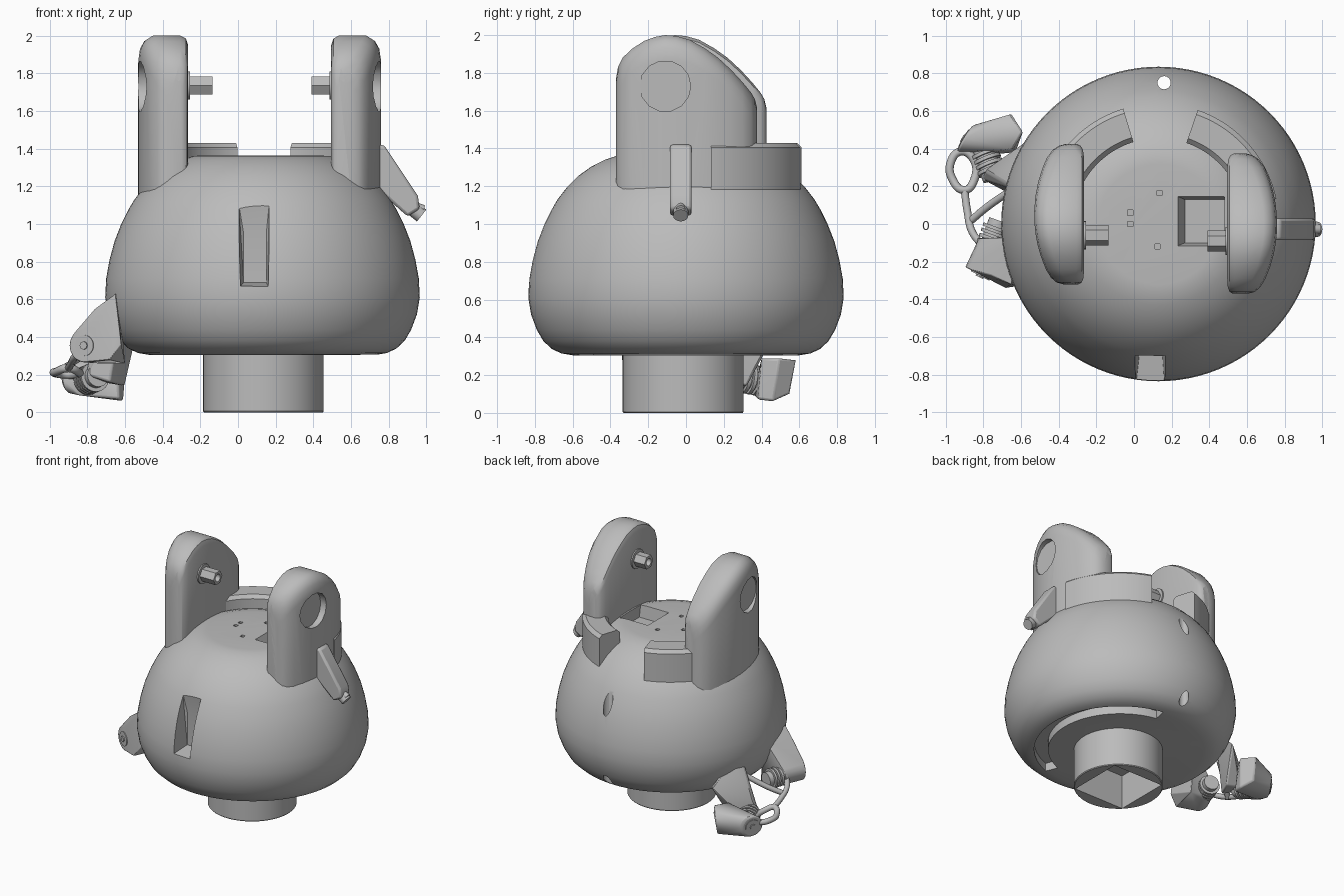
import bpy, bmesh, math
from mathutils import Vector

if "Cube" in bpy.data.objects:
    bpy.data.objects.remove(bpy.data.objects["Cube"], do_unlink=True)

grey = bpy.data.materials.new("plain_grey")
grey.use_nodes = True
grey.diffuse_color = (0.5, 0.5, 0.5, 1)
grey.node_tree.nodes["Principled BSDF"].inputs["Base Color"].default_value = (0.5, 0.5, 0.5, 1)

CX = 0.13          # body axis
parts = []


def finish(name, bm):
    bmesh.ops.recalc_face_normals(bm, faces=bm.faces)
    me = bpy.data.meshes.new(name)
    bm.to_mesh(me)
    bm.free()
    me.materials.append(grey)
    ob = bpy.data.objects.new(name, me)
    bpy.context.collection.objects.link(ob)
    parts.append(ob)
    return ob


def loft(name, rings, closed=False):
    """Skin a list of equal-length point rings; cap the ends unless closed."""
    bm = bmesh.new()
    vs = [[bm.verts.new(p) for p in ring] for ring in rings]
    n = len(rings[0])
    pairs = list(zip(vs, vs[1:]))
    if closed:
        pairs.append((vs[-1], vs[0]))
    else:
        bm.faces.new(vs[0])
        bm.faces.new(vs[-1])
    for a, b in pairs:
        for i in range(n):
            j = (i + 1) % n
            bm.faces.new((a[i], a[j], b[j], b[i]))
    return finish(name, bm)


def lathe(name, profile, cx, cy, seg=96):
    return loft(name, [[(cx + r * math.cos(2 * math.pi * i / seg),
                         cy + r * math.sin(2 * math.pi * i / seg), z)
                        for i in range(seg)] for r, z in profile])


def sector(name, r0, r1, a0, a1, z0, z1, steps=32, c=0.0):
    """Ring segment around the body axis with an optional top chamfer c."""
    rings = []
    for i in range(steps + 1):
        a = math.radians(a0 + (a1 - a0) * i / steps)
        sec = [(r0, z0), (r1, z0), (r1, z1 - c), (r1 - c, z1), (r0 + c, z1), (r0, z1 - c)]
        if c == 0:
            sec = [(r0, z0), (r1, z0), (r1, z1), (r0, z1)]
        rings.append([(CX + r * math.cos(a), r * math.sin(a), z) for r, z in sec])
    return loft(name, rings)


def rod(name, p0, p1, r, sides=24):
    p0, p1 = Vector(p0), Vector(p1)
    q = (p1 - p0).to_track_quat('Z', 'Y')
    circle = [q @ Vector((r * math.cos(2 * math.pi * i / sides),
                          r * math.sin(2 * math.pi * i / sides), 0)) for i in range(sides)]
    return loft(name, [[p + v for v in circle] for p in (p0, p1)])


def disc_points(c, n, r, sides=20):
    q = Vector(n).to_track_quat('Z', 'Y')
    return [Vector(c) + q @ Vector((r * math.cos(2 * math.pi * i / sides),
                                    r * math.sin(2 * math.pi * i / sides), 0)) for i in range(sides)]


def hull(name, points, bevel=0.0):
    bm = bmesh.new()
    for p in points:
        bm.verts.new(p)
    bmesh.ops.convex_hull(bm, input=bm.verts)
    loose = [v for v in bm.verts if not v.link_faces]
    bmesh.ops.delete(bm, geom=loose, context='VERTS')
    bmesh.ops.dissolve_limit(bm, angle_limit=0.02, verts=bm.verts, edges=bm.edges)
    ob = finish(name, bm)
    if bevel:
        m = ob.modifiers.new("soft_edges", 'BEVEL')
        m.width, m.segments, m.angle_limit = bevel, 2, math.radians(35)
    return ob


def box(name, x, y, z):
    return hull(name, [(a, b, c) for a in x for b in y for c in z])


def cut(target, cutter):
    m = target.modifiers.new("cut", 'BOOLEAN')
    m.operation, m.solver, m.object = 'DIFFERENCE', 'EXACT', cutter
    bpy.context.view_layer.objects.active = target
    bpy.ops.object.modifier_apply(modifier=m.name)
    parts.remove(cutter)
    bpy.data.objects.remove(cutter, do_unlink=True)


# Domed body
body = lathe("body", [(0.60, 0.305), (0.66, 0.315), (0.71, 0.338), (0.755, 0.38), (0.79, 0.44),
                      (0.82, 0.52), (0.835, 0.61), (0.83, 0.71), (0.812, 0.81), (0.785, 0.91),
                      (0.75, 1.0), (0.71, 1.08), (0.68, 1.13), (0.63, 1.195), (0.57, 1.255),
                      (0.50, 1.305), (0.43, 1.34), (0.37, 1.36), (0.32, 1.365)], CX, 0)
# Front slot, rear through hole, underside groove, top pocket and small top holes
cut(body, hull("slot_cutter", [(x, -0.68, z) for x in (0.03, 0.15) for z in (0.69, 0.95)] +
               [(x, y, z) for x in (0.005, 0.165) for y, z in ((-0.9, 0.66), (-0.9, 1.1), (-0.70, 1.1))]))
cut(body, rod("hole_cutter", (0.16, 0.75, 0.2), (0.16, 0.75, 1.3), 0.035))
cut(body, sector("groove_cutter", 0.52, 0.62, -70, 80, 0.2, 0.37))
cut(body, hull("pocket_cutter", [(x, y, 1.45) for x in (0.20, 0.48) for y in (-0.13, 0.16)] +
               [(x, y, 1.27) for x in (0.27, 0.48) for y in (-0.10, 0.13)]))
for x, y in ((-0.02, 0.06), (-0.02, 0.0), (0.135, 0.165), (0.125, -0.12)):
    cut(body, box("small_hole_cutter", (x - 0.014, x + 0.014), (y - 0.014, y + 0.014), (1.3, 1.45)))

# Neck with a square socket
neck = lathe("neck", [(0.315, 0), (0.32, 0.006), (0.32, 0.36)], 0.135, -0.015, 64)
cut(neck, box("socket_cutter", (-0.085, 0.355), (-0.235, 0.205), (-0.1, 0.27)))

# Upright arms: rounded slabs with a bulging outer face
ARM = [(-0.37, 1.77, 0.05), (-0.36, 1.83, 0.02), (-0.335, 1.88, 0.005), (-0.29, 1.925, 0),
       (-0.22, 1.97, 0), (-0.165, 1.99, 0), (-0.11, 2.0, 0), (-0.05, 1.995, 0), (0.02, 1.975, 0),
       (0.1, 1.93, 0), (0.17, 1.88, 0), (0.24, 1.815, 0), (0.3, 1.75, 0), (0.345, 1.695, 0.01),
       (0.365, 1.66, 0.03), (0.375, 1.62, 0.06)]


def arm(name, s, dy):
    rings = []
    for y, top, e in ARM:
        i, o = 0.38 + e * 0.6, math.sqrt(0.645 ** 2 - (y * 0.95) ** 2) - e
        sec = [(i, 1.1), (i, top - 0.05), (i + 0.012, top - 0.015), (i + 0.04, top),
               (o - 0.07, top), (o - 0.03, top - 0.025), (o - 0.008, top - 0.065), (o, top - 0.12), (o, 1.1)]
        rings.append([(0.115 + s * d, y + dy, z) for d, z in sec])
    ob = loft(name, rings)
    cut(ob, rod("pocket_cutter", (0.115 + s * 0.595, dy - 0.11, 1.73),
                (0.115 + s * 0.8, dy - 0.11, 1.73), 0.135, 14))
    return ob


for side, s, dy in (("left", 1, 0.0), ("right", -1, 0.05)):
    arm(side + "_arm", s, dy)
    # Hexagonal hollow pin with collar
    x0, x1 = 0.115 + s * 0.40, 0.115 + s * (0.275 if s > 0 else 0.25)
    y = -0.09 if s > 0 else -0.06
    pin = rod(side + "_pin", (x0, y, 1.735), (x1, y, 1.735), 0.055, 6)
    cut(pin, rod("pin_cutter", (x1 + s * 0.08, y, 1.735), (x1 - s * 0.05, y, 1.735), 0.03, 12))
    rod(side + "_pin_collar", (x0, y, 1.735), (0.115 + s * 0.37, y, 1.735), 0.075)
    # Low curved shoulder behind the arm
    a = (12, 71) if s > 0 else (168, 107)
    sector(side + "_shoulder", 0.455, 0.64, a[0], a[1], 1.1, 1.43, c=0.025)

# Slanted lever on the left side
hull("side_lever", [(x, y, z) for x, z in ((0.68, 1.42), (0.775, 1.42), (0.955, 1.15), (0.965, 1.08),
                                           (0.90, 1.04), (0.70, 1.22)) for y in (-0.085, 0.03)], 0.015)
rod("lever_bolt", (0.88, -0.028, 1.12), (0.975, -0.028, 1.045), 0.04, 16)
rod("lever_tip", (0.92, -0.028, 1.10), (0.985, -0.028, 1.075), 0.025, 12)


def bolt(name, c, n):
    c, n = Vector(c), Vector(n).normalized()
    rod(name + "_washer", c - n * 0.02, c + n * 0.006, 0.055)
    rod(name + "_head", c, c + n * 0.014, 0.022, 8)


def coil(name, p0, p1, r, count=4):
    p0, p1 = Vector(p0), Vector(p1)
    step = (p1 - p0) / count
    rod(name + "_core", p0 - step, p1 + step, r * 0.75)
    for i in range(count):
        rod(f"{name}_turn_{i}", p0 + step * (i + 0.15), p0 + step * (i + 0.75), r)


# Front lug on the right side
nA = Vector((-0.45, -0.89, 0)).normalized()
cA = Vector((-0.815, -0.27, 0.355))
hull("front_lug", disc_points(cA, nA, 0.09) + disc_points(cA - nA * 0.17, nA, 0.095) +
     [(-0.76, -0.27, 0.55), (-0.65, -0.32, 0.63), (-0.63, -0.07, 0.62),
      (-0.62, -0.33, 0.36), (-0.60, -0.08, 0.26), (-0.68, -0.34, 0.28)], 0.012)
bolt("front_lug_bolt", cA, nA)
coil("front_coil", (-0.765, -0.12, 0.34), (-0.725, -0.01, 0.34), 0.075)

# Rear lug on the right side
nB = Vector((-0.85, 0.5, -0.1)).normalized()
cB = Vector((-0.90, 0.45, 0.185))
hull("rear_lug", disc_points(cB, nB, 0.085) +
     [(-0.65, 0.585, 0.28), (-0.59, 0.49, 0.29), (-0.66, 0.55, 0.10), (-0.61, 0.46, 0.06),
      (-0.63, 0.38, 0.07), (-0.64, 0.40, 0.29), (-0.84, 0.36, 0.09)], 0.012)
bolt("rear_lug_bolt", cB, nB)
coil("rear_coil", (-0.80, 0.38, 0.17), (-0.755, 0.27, 0.19), 0.08)
hull("rear_bracket", [(-0.81, 0.24, 0.20), (-0.79, 0.28, 0.30), (-0.68, 0.17, 0.16), (-0.60, 0.32, 0.14),
                      (-0.72, 0.33, 0.16), (-0.62, 0.18, 0.56), (-0.60, 0.28, 0.56), (-0.54, 0.46, 0.40)], 0.012)


def wire(name, points, r, cyclic=False):
    cu = bpy.data.curves.new(name, 'CURVE')
    cu.dimensions, cu.bevel_depth, cu.bevel_resolution, cu.use_fill_caps = '3D', r, 3, True
    sp = cu.splines.new('BEZIER')
    sp.bezier_points.add(len(points) - 1)
    for b, p in zip(sp.bezier_points, points):
        b.co = p
        b.handle_left_type = b.handle_right_type = 'AUTO'
    sp.use_cyclic_u, sp.resolution_u = cyclic, 6
    cu.materials.append(grey)
    bpy.context.collection.objects.link(bpy.data.objects.new(name, cu))


# Wire bail linking the two lugs
wire("bail_loop", [(-0.90, 0.18, 0.235), (-0.965, 0.24, 0.215), (-0.975, 0.32, 0.21), (-0.92, 0.385, 0.20),
                   (-0.85, 0.34, 0.20), (-0.85, 0.23, 0.215)], 0.022, True)
wire("bail_link", [(-0.90, 0.18, 0.235), (-0.885, 0.07, 0.26), (-0.86, -0.04, 0.30), (-0.80, -0.12, 0.34)], 0.02)
wire("bail_strut", [(-0.875, 0.01, 0.27), (-0.78, 0.09, 0.33), (-0.65, 0.18, 0.42)], 0.02)

# Smooth curved surfaces, keep hard edges
bpy.ops.object.select_all(action='DESELECT')
for ob in parts:
    ob.select_set(True)
bpy.context.view_layer.objects.active = body
bpy.ops.object.shade_smooth_by_angle(angle=math.radians(32))
